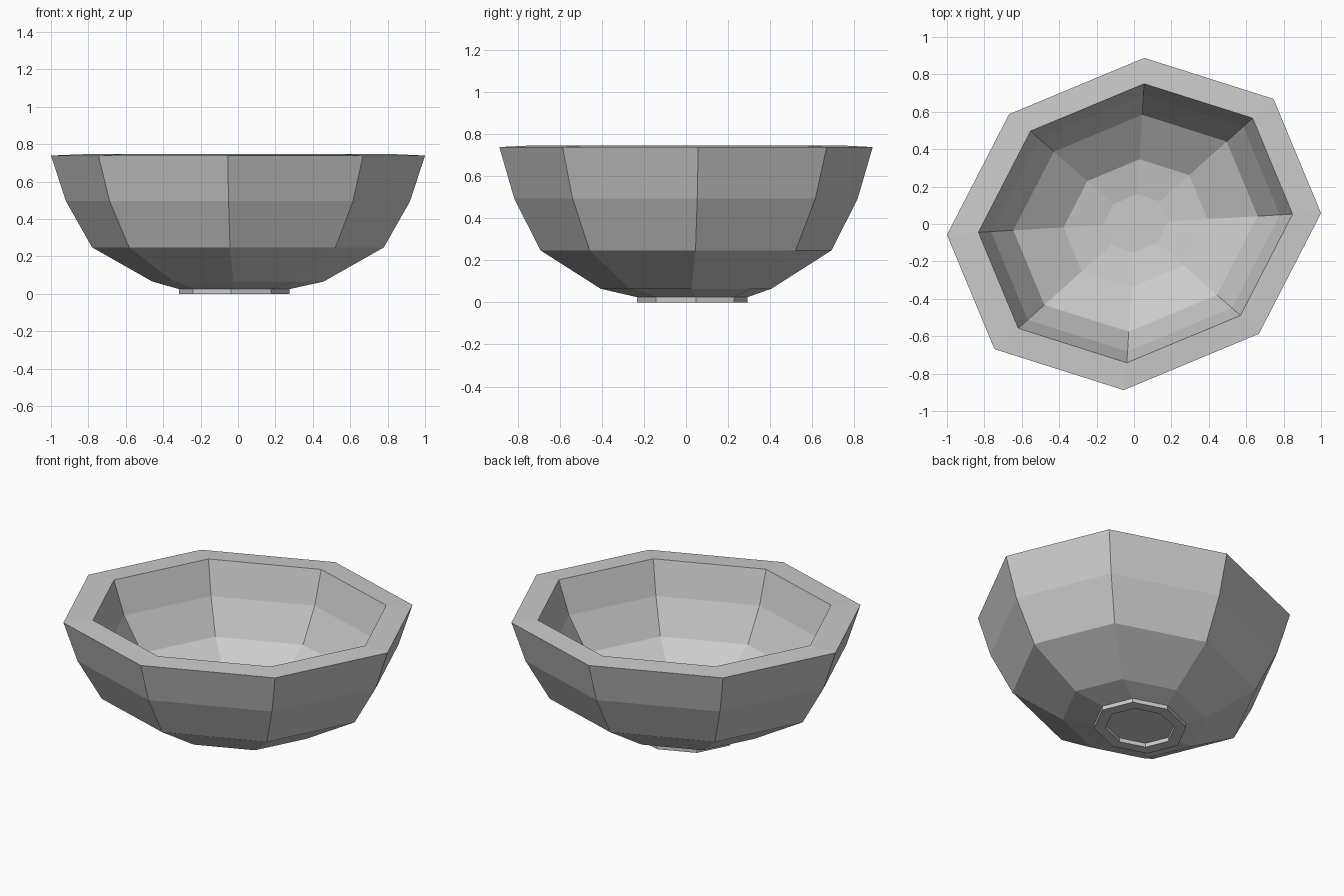
import bpy
import bmesh
from math import cos, sin, tau

SIDES = 8
AXIS_A = (1.0, 0.058)      # direction of the first corner
AXIS_B = (0.055, 0.888)    # direction a quarter turn on, slightly squashed

if "Cube" in bpy.data.objects:
    bpy.data.objects.remove(bpy.data.objects["Cube"], do_unlink=True)

grey = bpy.data.materials.new("grey_clay")
grey.use_nodes = True
colour = (0.6, 0.6, 0.6, 1.0)
grey.diffuse_color = colour
bsdf = next(n for n in grey.node_tree.nodes if n.type == "BSDF_PRINCIPLED")
bsdf.inputs["Base Color"].default_value = colour


def add_ring(bm, radius, z, centre):
    """Add one skewed octagon of vertices."""
    ring = []
    for i in range(SIDES):
        c, s = radius * cos(tau * i / SIDES), radius * sin(tau * i / SIDES)
        ring.append(bm.verts.new((centre[0] + AXIS_A[0] * c + AXIS_B[0] * s,
                                  centre[1] + AXIS_A[1] * c + AXIS_B[1] * s, z)))
    return ring


def loft(name, profile, capped):
    """Skin the rings of a profile, listed from the outside bottom inwards."""
    bm = bmesh.new()
    rings = [add_ring(bm, *p) for p in profile]
    pairs = list(zip(rings, rings[1:]))
    if capped:
        bm.faces.new(list(reversed(rings[0])))
        bm.faces.new(rings[-1])
    else:
        pairs.append((rings[-1], rings[0]))
    for low, high in pairs:
        for i in range(SIDES):
            j = (i + 1) % SIDES
            bm.faces.new((low[i], low[j], high[j], high[i]))
    bmesh.ops.recalc_face_normals(bm, faces=bm.faces)
    mesh = bpy.data.meshes.new(name)
    bm.to_mesh(mesh)
    bm.free()
    mesh.materials.append(grey)
    obj = bpy.data.objects.new(name, mesh)
    bpy.context.collection.objects.link(obj)
    return obj


MIDDLE = (0.0, 0.0)
HOLLOW = (0.008, 0.004)
BASE = (-0.02, 0.03)

# Bowl: outer wall upwards, over the rim, then down the hollow
loft("bowl", [
    (0.295, 0.025, BASE),
    (0.457, 0.065, MIDDLE),
    (0.78, 0.248, MIDDLE),
    (0.92, 0.495, MIDDLE),
    (1.0, 0.739, MIDDLE),
    (0.84, 0.746, HOLLOW),
    (0.772, 0.54, HOLLOW),
    (0.653, 0.333, HOLLOW),
    (0.385, 0.177, HOLLOW),
    (0.175, 0.144, HOLLOW),
], capped=True)

# Foot: low ring under the bowl
loft("foot_ring", [
    (0.295, 0.0, BASE),
    (0.295, 0.025, BASE),
    (0.222, 0.025, BASE),
    (0.222, 0.0, BASE),
], capped=False)
